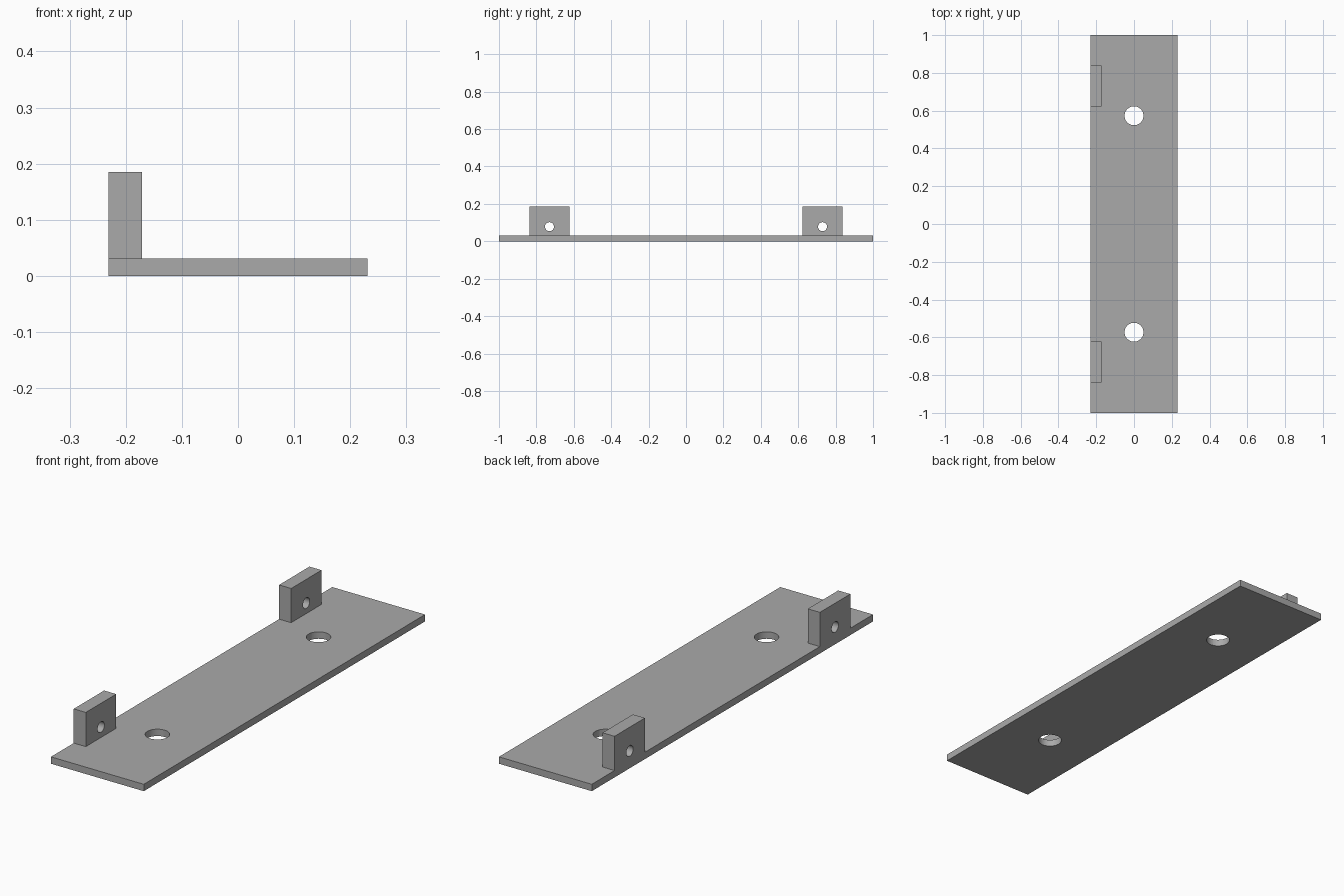
import bpy
import math

if "Cube" in bpy.data.objects:
    bpy.data.objects.remove(bpy.data.objects["Cube"])

metal = bpy.data.materials.new("plain grey")
metal.diffuse_color = (0.4, 0.4, 0.4, 1)
metal.use_nodes = True
metal.node_tree.nodes["Principled BSDF"].inputs["Base Color"].default_value = metal.diffuse_color


def box(name, x, y, z):
    """Box from (min, max) ranges on each axis."""
    bpy.ops.mesh.primitive_cube_add(size=1, location=[sum(r) / 2 for r in (x, y, z)])
    ob = bpy.context.object
    ob.name = name
    ob.scale = [r[1] - r[0] for r in (x, y, z)]
    bpy.ops.object.transform_apply(location=False, rotation=False, scale=True)
    ob.data.materials.append(metal)
    return ob


def drill(ob, centre, radius, rotation=(0, 0, 0)):
    """Cut a round through-hole."""
    bpy.ops.mesh.primitive_cylinder_add(vertices=48, radius=radius, depth=0.3,
                                        location=centre, rotation=rotation)
    cutter = bpy.context.object
    cutter.hide_render = True
    cutter.data.materials.append(metal)
    mod = ob.modifiers.new("hole", 'BOOLEAN')
    mod.operation = 'DIFFERENCE'
    mod.solver = 'EXACT'
    mod.object = cutter
    bpy.ops.object.select_all(action='DESELECT')
    bpy.context.view_layer.objects.active = ob
    ob.select_set(True)
    bpy.ops.object.modifier_apply(modifier=mod.name)
    bpy.data.objects.remove(cutter)
    bpy.ops.object.shade_smooth_by_angle(angle=math.radians(30))


# Base plate with two mounting holes
plate = box("base_plate", (-0.231, 0.231), (-1, 1), (0, 0.031))
for side in (-1, 1):
    drill(plate, (0, side * 0.573, 0.015), 0.05)

# Upright lugs on the left edge, each with a cross hole
for side, label in ((-1, "front"), (1, "back")):
    ys = sorted((side * 0.622, side * 0.838))
    lug = box(label + "_lug", (-0.231, -0.171), ys, (0.031, 0.185))
    drill(lug, (-0.2, side * 0.73, 0.078), 0.024, (0, math.pi / 2, 0))
